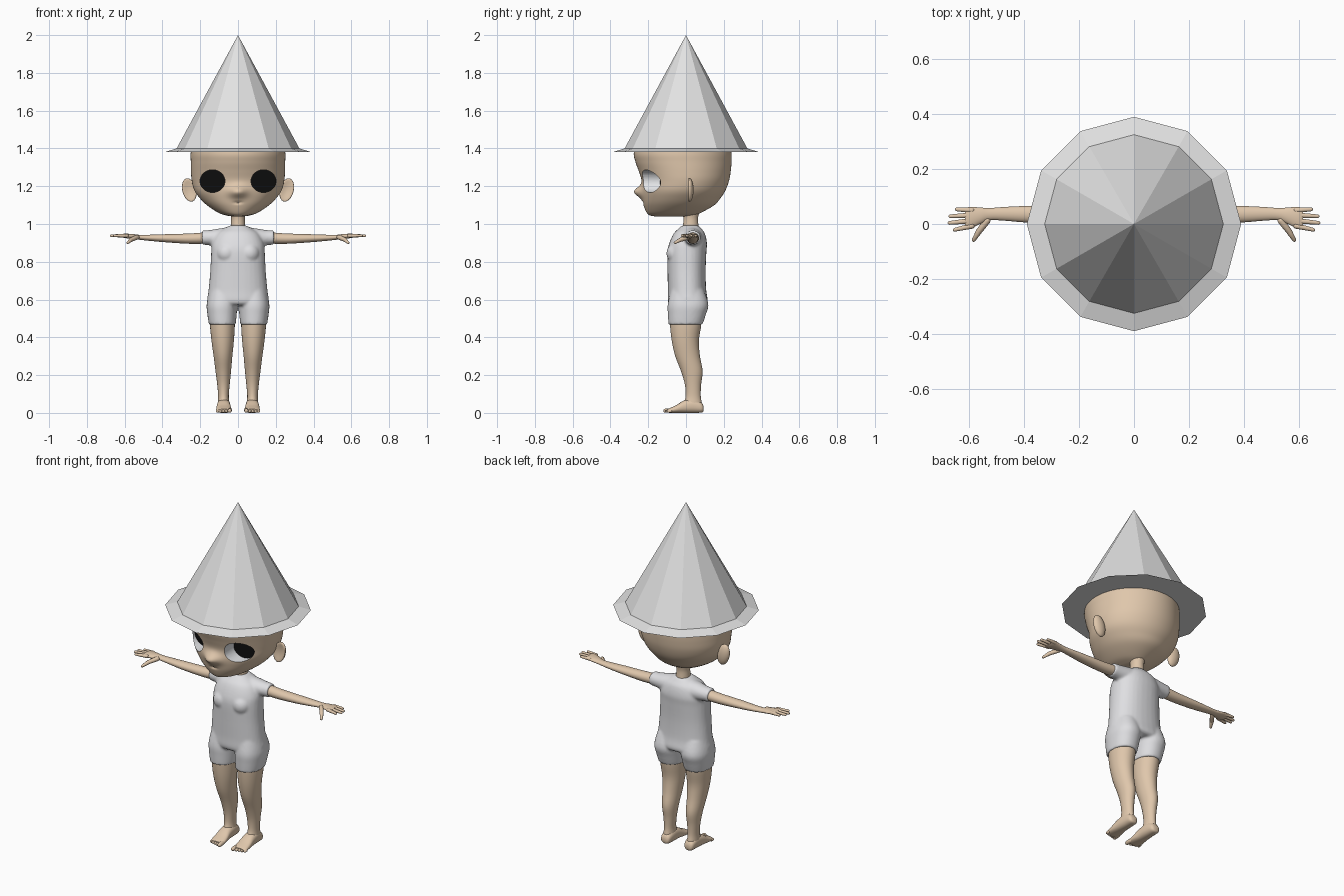
import bpy, bmesh, math
from mathutils import Vector, Matrix

if "Cube" in bpy.data.objects:
    bpy.data.objects.remove(bpy.data.objects["Cube"])


def material(name, rgb):
    m = bpy.data.materials.new(name)
    m.diffuse_color = (*rgb, 1)
    m.use_nodes = True
    m.node_tree.nodes["Principled BSDF"].inputs["Base Color"].default_value = m.diffuse_color
    return m


SKIN = material("skin", (0.74, 0.57, 0.41))
CLOTH = material("suit_cloth", (0.74, 0.74, 0.76))
HAT = material("hat_grey", (0.76, 0.76, 0.76))
WHITE = material("eye_white", (0.92, 0.93, 0.95))
BLACK = material("eye_black", (0.004, 0.004, 0.004))


def spline(rows, steps):
    """Smoothly interpolate the rows of ring values."""
    out = []
    for i in range(len(rows) - 1):
        p = [rows[max(i - 1, 0)], rows[i], rows[i + 1], rows[min(i + 2, len(rows) - 1)]]
        for k in range(steps):
            t = k / steps
            out.append([0.5 * (2 * b + (c - a) * t + (2 * a - 5 * b + 4 * c - d) * t * t
                               + (3 * b - a - 3 * c + d) * t ** 3) for a, b, c, d in zip(*p)])
    return out + [list(rows[-1])]


def skin_rings(bm, rings):
    """Bridge a list of vertex rings and close both ends."""
    n = len(rings[0])
    for r0, r1 in zip(rings, rings[1:]):
        for i in range(n):
            j = (i + 1) % n
            bm.faces.new((r0[i], r0[j], r1[j], r1[i]))
    bm.faces.new(rings[0])
    bm.faces.new(rings[-1])


def loft(bm, rows, axis="z", side=1, n=32, steps=4, power=1.0):
    """Rows are (position on axis, a0, a1, b0, b1): the extents of each oval ring."""
    rings = []
    for t, a0, a1, b0, b1 in spline(rows, steps):
        ring = []
        for i in range(n):
            ang = 2 * math.pi * i / n
            c, s = math.cos(ang), math.sin(ang)
            a = (a0 + a1) / 2 + (a1 - a0) / 2 * math.copysign(abs(c) ** power, c)
            b = (b0 + b1) / 2 + (b1 - b0) / 2 * math.copysign(abs(s) ** power, s)
            x, y, z = {"x": (t, a, b), "y": (a, t, b), "z": (a, b, t)}[axis]
            ring.append(bm.verts.new((side * x, y, z)))
        rings.append(ring)
    skin_rings(bm, rings)


def ball(bm, center, scale):
    m = Matrix.Translation(center) @ Matrix.Diagonal((*scale, 1))
    bmesh.ops.create_uvsphere(bm, u_segments=24, v_segments=16, radius=1, matrix=m)


def capsule(bm, p0, r0, p1, r1, side=1, n=12):
    """Round-ended tapered rod."""
    a, b = (Vector((side * p[0], p[1], p[2])) for p in (p0, p1))
    d = (b - a).normalized()
    u = d.orthogonal().normalized()
    w = d.cross(u)
    rings = []
    for p, r, angles in ((a, r0, (-80, -55, -28, 0)), (b, r1, (0, 28, 55, 80))):
        for deg in angles:
            h, q = r * math.sin(math.radians(deg)), r * math.cos(math.radians(deg))
            rings.append([bm.verts.new(p + d * h + (u * math.cos(2 * math.pi * i / n)
                          + w * math.sin(2 * math.pi * i / n)) * q) for i in range(n)])
    skin_rings(bm, rings)


def activate(ob):
    bpy.ops.object.select_all(action="DESELECT")
    ob.select_set(True)
    bpy.context.view_layer.objects.active = ob


def make(name, bm, mats, smooth=True):
    bmesh.ops.recalc_face_normals(bm, faces=bm.faces[:])
    me = bpy.data.meshes.new(name)
    bm.to_mesh(me)
    bm.free()
    for m in mats:
        me.materials.append(m)
    ob = bpy.data.objects.new(name, me)
    bpy.context.collection.objects.link(ob)
    if smooth:
        activate(ob)
        bpy.ops.object.shade_smooth_by_angle(angle=math.radians(50))
    return ob


# Hat: twelve-sided cone with a sloping brim
bm = bmesh.new()
rings = [[bm.verts.new((r * math.sin(k * math.pi / 6), r * math.cos(k * math.pi / 6), z))
          for k in range(12)] for r, z in ((0.39, 1.38), (0.325, 1.4))]
tip = bm.verts.new((0, 0, 2))
for k in range(12):
    j = (k + 1) % 12
    bm.faces.new((rings[0][k], rings[0][j], rings[1][j], rings[1][k]))
    bm.faces.new((rings[1][k], rings[1][j], tip))
bm.faces.new(rings[0])
make("hat", bm, [HAT], smooth=False)

# Head: lofted skull with a soft snub nose and a small mouth crease
bm = bmesh.new()
head_rows = [(1.04, .03, -.16, .0), (1.045, .06, -.19, .04), (1.06, .105, -.208, .08),
             (1.10, .165, -.225, .15), (1.14, .205, -.232, .185), (1.18, .232, -.235, .21),
             (1.23, .245, -.235, .228), (1.28, .249, -.25, .237), (1.33, .25, -.268, .241),
             (1.38, .25, -.276, .24), (1.45, .235, -.25, .22), (1.52, .17, -.18, .16),
             (1.55, .06, -.07, .05)]
loft(bm, [(z, -w, w, y0, y1) for z, w, y0, y1 in head_rows], n=96, steps=7)
for v in bm.verts:
    x, y, z = v.co
    if y < -0.1:
        v.co.y -= 0.04 * math.exp(-(x / 0.045) ** 2 - ((z - 1.17) / 0.03) ** 2)
        v.co.y += 0.01 * math.exp(-(x / 0.018) ** 2 - ((z - 1.113) / 0.006) ** 2)
head = make("head", bm, [SKIN, WHITE, BLACK], smooth=False)

# Eye sockets: cut with white walls and a black back
bm = bmesh.new()
for s in (1, -1):
    loops = []
    for front in (True, False):
        loop = []
        for i in range(32):
            c, d = math.cos(i * math.pi / 16), math.sin(i * math.pi / 16)
            y = -0.4 if front else -0.127 + 0.011 * c
            loop.append(bm.verts.new((s * (0.135 + 0.066 * c), y, 1.227 + 0.06 * d)))
        loops.append(loop)
    for i in range(32):
        j = (i + 1) % 32
        bm.faces.new((loops[0][i], loops[0][j], loops[1][j], loops[1][i])).material_index = 1
    bm.faces.new(loops[0]).material_index = 1
    bm.faces.new(loops[1]).material_index = 2
cutter = make("eye_cutter", bm, [SKIN, WHITE, BLACK], smooth=False)
cutter.hide_render = True
mod = head.modifiers.new("eyes", "BOOLEAN")
mod.operation, mod.solver, mod.object = "DIFFERENCE", "EXACT", cutter
activate(head)
bpy.ops.object.modifier_apply(modifier="eyes")
bpy.data.objects.remove(cutter)
bpy.ops.object.shade_smooth_by_angle(angle=math.radians(45))

# Neck
bm = bmesh.new()
loft(bm, [(.95, -.04, .04, -.02, .07), (1.0, -.037, .037, -.015, .065),
          (1.04, -.037, .037, -.015, .065), (1.09, -.05, .05, -.03, .08)])
make("neck", bm, [SKIN])

# Suit: torso, chest, sleeves and short legs fused into one soft shell
bm = bmesh.new()
torso = [(.57, .14, -.08, .10), (.59, .163, -.096, .116), (.65, .156, -.096, .107),
         (.75, .147, -.098, .104), (.85, .142, -.099, .108), (.90, .137, -.088, .111),
         (.95, .112, -.065, .10), (.975, .075, -.04, .082), (.992, .045, -.022, .068)]
loft(bm, [(z, -w, w, y0, y1) for z, w, y0, y1 in torso], power=0.88)
for s in (1, -1):
    ball(bm, (s * 0.06, -0.05, 0.845), (0.055, 0.054, 0.055))
    loft(bm, [(.04, -.03, .09, .87, .985), (.10, -.02, .085, .878, .976),
              (.15, -.008, .08, .887, .968), (.19, -.004, .076, .89, .966)], "x", s)
    loft(bm, [(.468, .012, .154, -.093, .088), (.52, .007, .162, -.096, .105),
              (.575, .004, .166, -.097, .119), (.65, .01, .15, -.08, .095)], side=s, power=0.92)
suit = make("suit", bm, [CLOTH], smooth=False)
mod = suit.modifiers.new("fuse", "REMESH")
mod.mode, mod.voxel_size, mod.use_smooth_shade = "VOXEL", 0.007, True
mod = suit.modifiers.new("soften", "SMOOTH")
mod.factor, mod.iterations = 0.5, 6
activate(suit)
bpy.ops.object.modifier_apply(modifier="fuse")
bpy.ops.object.modifier_apply(modifier="soften")
bpy.ops.object.shade_smooth_by_angle(angle=math.radians(60))

for s, word in ((1, "left"), (-1, "right")):
    # Ear: tilted dish, hollow on the front
    bm = bmesh.new()
    ball(bm, (0, 0, 0), (0.037, 0.022, 0.063))
    for v in bm.verts:
        if v.co.y < 0:
            r2 = (v.co.x / 0.037) ** 2 + (v.co.z / 0.063) ** 2
            v.co.y += 0.024 * max(0, 1 - r2)
    bm.transform(Matrix.Translation((s * 0.258, 0.018, 1.18)) @ Matrix.Rotation(s * 0.25, 4, "Y"))
    make(word + "_ear", bm, [SKIN])

    # Arm running into a flat palm
    bm = bmesh.new()
    loft(bm, [(.15, .004, .07, .897, .958), (.25, .004, .068, .895, .95),
              (.38, .005, .066, .903, .946), (.47, .012, .062, .911, .943),
              (.525, .014, .058, .917, .943), (.56, .0, .06, .921, .947),
              (.60, -.018, .062, .926, .949), (.615, -.012, .055, .931, .945)], "x", s)
    make(word + "_arm", bm, [SKIN])

    # Fingers and thumb
    bm = bmesh.new()
    for y0, x1, y1 in ((.05, .644, .053), (.032, .668, .028), (.012, .671, .004), (-.007, .652, -.021)):
        capsule(bm, (.59, y0, .938), .0105, (x1, y1, .938), .007, s)
    capsule(bm, (.535, .012, .93), .013, (.565, -.028, .917), .011, s)
    capsule(bm, (.565, -.028, .917), .011, (.583, -.058, .901), .007, s)
    make(word + "_fingers", bm, [SKIN])

    # Leg
    bm = bmesh.new()
    loft(bm, [(.52, .018, .148, -.085, .085), (.46, .017, .148, -.084, .08),
              (.38, .022, .14, -.075, .068), (.30, .03, .129, -.057, .074),
              (.22, .037, .119, -.026, .088), (.15, .044, .11, -.006, .08),
              (.09, .049, .105, -.002, .078), (.05, .046, .107, -.012, .084),
              (.02, .046, .106, -.015, .085)], side=s)
    make(word + "_leg", bm, [SKIN])

    # Foot with five toes
    bm = bmesh.new()
    loft(bm, [(.093, .06, .092, .01, .035), (.082, .048, .104, .002, .055),
              (.04, .042, .109, .0, .075), (-.01, .04, .112, .0, .066),
              (-.05, .035, .115, .0, .042), (-.085, .034, .115, .0, .026),
              (-.097, .04, .108, .003, .02)], "y", s, power=0.85)
    for k in range(5):
        r = 0.0115 if k == 0 else 0.0085
        x = 0.044 if k == 0 else 0.047 + 0.0155 * k
        capsule(bm, (x, -.08, r + .002), r, (x, -.109 + .0045 * k, r), r * 0.95, s)
    make(word + "_foot", bm, [SKIN])
